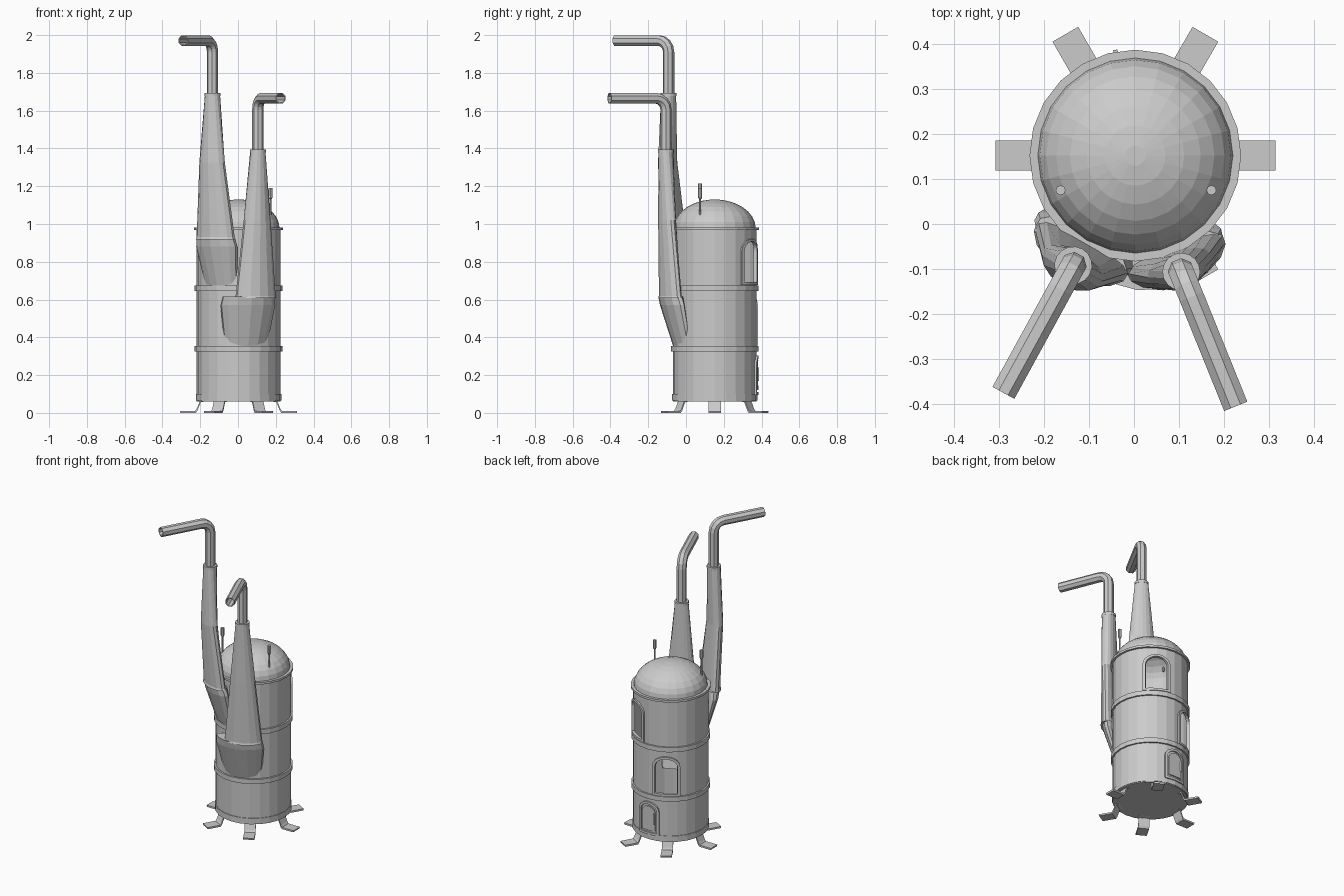
import bpy, bmesh
from math import sin, cos, pi, radians, atan2, hypot
from mathutils import Vector

old = bpy.data.objects.get("Cube")
if old:
    bpy.data.objects.remove(old, do_unlink=True)

steel = bpy.data.materials.new("grey_steel")
steel.use_nodes = True
GREY = (0.6, 0.6, 0.6, 1)
steel.diffuse_color = GREY
steel.node_tree.nodes["Principled BSDF"].inputs["Base Color"].default_value = GREY

CENTRE = Vector((0.003, 0.152, 0))
R = 0.222
SEGS = 24


def polar(angle, r, z):
    """Point around the tank axis."""
    return CENTRE + Vector((r * cos(angle), r * sin(angle), z))


def loft(name, rings, start=True, end=True, wrap=False):
    """Skin a list of equal closed rings."""
    bm = bmesh.new()
    loops = [[bm.verts.new(p) for p in ring] for ring in rings]
    pairs = list(zip(loops, loops[1:]))
    if wrap:
        pairs.append((loops[-1], loops[0]))
    n = len(loops[0])
    for a, b in pairs:
        for i in range(n):
            j = (i + 1) % n
            bm.faces.new((a[i], a[j], b[j], b[i]))
    if start and not wrap:
        bm.faces.new(loops[0])
    if end and not wrap:
        bm.faces.new(loops[-1])
    bmesh.ops.recalc_face_normals(bm, faces=bm.faces)
    mesh = bpy.data.meshes.new(name)
    bm.to_mesh(mesh)
    bm.free()
    mesh.materials.append(steel)
    obj = bpy.data.objects.new(name, mesh)
    bpy.context.collection.objects.link(obj)
    return obj


def circle(r, z, n=SEGS):
    return [polar(2 * pi * i / n, r, z) for i in range(n)]


def band(name, r, z0, z1):
    inner = R - 0.004
    loft(name, [circle(inner, z0), circle(r, z0), circle(r, z1), circle(inner, z1)], wrap=True)


def solidify(obj, thickness):
    mod = obj.modifiers.new("wall", "SOLIDIFY")
    mod.thickness = thickness
    mod.offset = -1


def arch(hw, z0, z1, rise):
    """Outline of an arched opening as (across, height) pairs."""
    pts = [(hw * (i / 3 - 1), z0) for i in range(7)]
    pts += [(hw * cos(pi * i / 10), z1 - rise + rise * sin(pi * i / 10)) for i in range(11)]
    return pts


def wrapped(outline, angle, r):
    """Bend an outline around the tank."""
    return [polar(angle + u / R, r, z) for u, z in outline]


# Tank shell with two arched openings
body = loft("tank_body", [circle(R, 0.06), circle(R, 0.98)], end=False)
solidify(body, 0.008)
openings = {"upper": (60, 0.69, 0.91), "middle": (118, 0.37, 0.60)}
cutters = []
for label, (deg, z0, z1) in openings.items():
    a = radians(deg)
    out, side = Vector((cos(a), sin(a), 0)), Vector((-sin(a), cos(a), 0))
    rings = [[CENTRE + out * d + side * (R * sin(u / R)) + Vector((0, 0, z))
              for u, z in arch(0.068, z0, z1, 0.055)] for d in (0.12, 0.3)]
    cutter = loft(label + "_cutter", rings)
    cutter.hide_render = True
    cutters.append(cutter)
    mod = body.modifiers.new(label, "BOOLEAN")
    mod.object = cutter
    mod.operation = "DIFFERENCE"
    mod.solver = "EXACT"
    # Raised frame around the opening
    inner = arch(0.066, z0 + 0.002, z1 - 0.002, 0.054)
    outer = arch(0.082, z0 - 0.012, z1 + 0.012, 0.065)
    loft(label + "_opening_frame",
         [wrapped(inner, a, R - 0.01), wrapped(inner, a, R + 0.009),
          wrapped(outer, a, R + 0.009), wrapped(outer, a, R - 0.01)], wrap=True)

graph = bpy.context.evaluated_depsgraph_get()
cut_mesh = bpy.data.meshes.new_from_object(body.evaluated_get(graph))
body.modifiers.clear()
body.data = cut_mesh
for cutter in cutters:
    bpy.data.objects.remove(cutter, do_unlink=True)

# Hoops and rim
band("base_hoop", R + 0.004, 0.065, 0.1)
band("lower_hoop", R + 0.01, 0.325, 0.355)
band("upper_hoop", R + 0.01, 0.645, 0.675)
band("top_rim", R + 0.013, 0.968, 0.982)

# Domed lid
dome = [circle(0.217 * cos(t), 0.978 + 0.152 * sin(t))
        for t in (pi / 2 * k / 7.5 for k in range(8))]
loft("dome", dome, start=False)

# Fire door with recessed panel and handle
back = radians(90)
big, lip, panel = (arch(w, 0.2 - h, 0.2 + h, w * 0.8)
                   for w, h in ((0.068, 0.105), (0.054, 0.09), (0.044, 0.078)))
loft("fire_door",
     [wrapped(big, back, R - 0.008), wrapped(big, back, R + 0.01),
      wrapped(lip, back, R + 0.01), wrapped(lip, back, R + 0.002),
      wrapped(panel, back, R + 0.002), wrapped(panel, back, R + 0.009)])
loft("fire_door_handle",
     [[polar(back + u / R, r, z) for u, r in
       ((0.037, R), (0.046, R), (0.046, R + 0.017), (0.037, R + 0.017))] for z in (0.17, 0.24)])

# Six bent strap feet
FOOT = [(0.17, 0.062), (0.2, 0.056), (0.218, 0.012), (0.226, 0), (0.308, 0)]
for k in range(6):
    a = k * pi / 3
    side = Vector((-sin(a), cos(a), 0)) * 0.033
    rings = []
    for r, z in FOOT:
        low, high = polar(a, r, z), polar(a, r + 0.003, z + 0.011)
        rings.append([low - side, low + side, high + side, high - side])
    loft(f"foot_{k + 1}", rings)


def flue(name, x, y, end_x, end_y, base, top, pipe_z, hood_turn, hood_half, bulge):
    """Hood on the tank, tapered stack and bent outlet pipe."""
    rel = Vector((x, y, 0)) - CENTRE
    a = atan2(rel.y, rel.x)
    out, side = rel.normalized(), Vector((-sin(a), cos(a), 0))
    steps = [2 * pi * i / 16 for i in range(16)]

    def crescent(z, mid, depth, half, turn=0):
        return [polar(a + radians(turn + half * cos(t)), mid + depth * sin(t), z) for t in steps]

    def round_ring(z, r):
        return [Vector((x, y, z)) + side * r * cos(t) + out * r * sin(t) for t in steps]

    # Hood swelling out of the tank
    loft(name + "_hood",
         [crescent(base - 0.27, 0.195, 0.026, hood_half, hood_turn),
          crescent(base - 0.05, 0.25, 0.043, hood_half, hood_turn),
          crescent(base - 0.004, 0.253, 0.05, hood_half - 3, hood_turn)])

    # Tapered stack with a slight belly
    foot, head = crescent(base, 0.263, 0.042, 25), round_ring(top, 0.04)
    belly = [p.lerp(q, 0.52) + out * bulge for p, q in zip(foot, head)]
    loft(name + "_stack", [crescent(base - 0.012, 0.263, 0.046, 26), foot, belly, head])
    loft(name + "_collar", [round_ring(top - 0.012, 0.042), round_ring(top + 0.004, 0.042)])

    # Octagonal pipe turned outward
    run = Vector((end_x - x, end_y - y, 0))
    length = hypot(run.x, run.y)
    run.normalize()
    across, up = Vector((-run.y, run.x, 0)), Vector((0, 0, 1))
    bend = 0.06
    path = [(0, top - 0.03, 0)]
    path += [(bend * (1 - cos(t)), pipe_z - bend + bend * sin(t), t)
             for t in (pi / 2 * k / 4 for k in range(5))]
    path.append((length, pipe_z, pi / 2))
    rings = []
    for d, z, t in path:
        spot = Vector((x, y, z)) + run * d
        normal = run * cos(t) - up * sin(t)
        rings.append([spot + (across * cos(q) + normal * sin(q)) * 0.03
                      for q in (pi / 8 + pi / 4 * i for i in range(8))])
    solidify(loft(name + "_pipe", rings, start=False, end=False), 0.005)


flue("tall_flue", -0.135, -0.092, -0.29, -0.375, 0.93, 1.69, 1.971, -1, 29, 0.018)
flue("short_flue", 0.105, -0.106, 0.226, -0.405, 0.62, 1.39, 1.666, -8, 36, 0.003)

# Two whistle rods on the lid
for name, x, tip in (("left_rod", 0.172, 1.19), ("right_rod", -0.163, 1.215)):
    profile = [(0.005, 1.03), (0.005, tip - 0.06), (0.011, tip - 0.05), (0.011, tip)]
    loft(name, [[Vector((x + r * cos(q), 0.075 + r * sin(q), z))
                 for q in (pi / 4 * i for i in range(8))] for r, z in profile])
